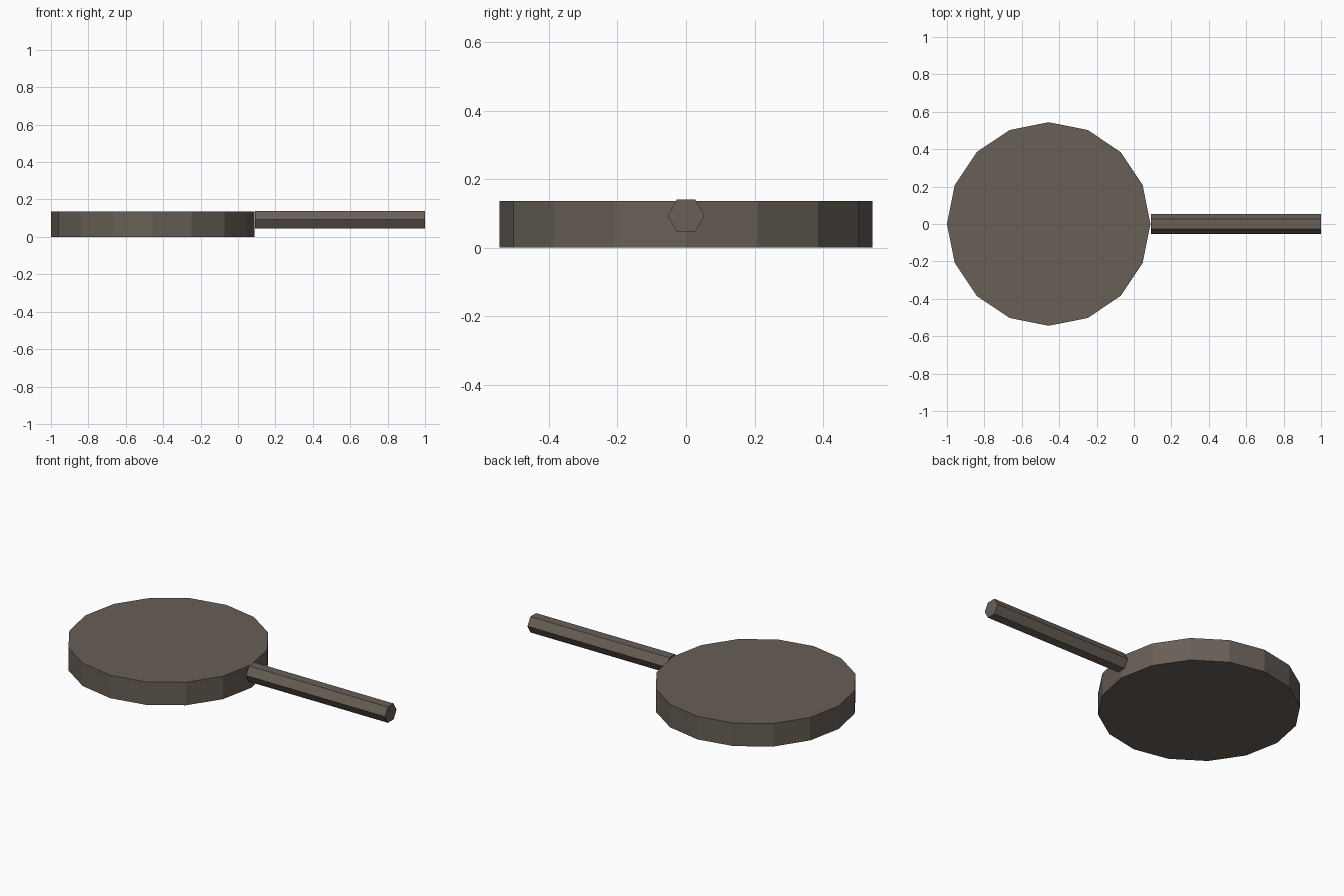
import bpy
import math

cube = bpy.data.objects.get("Cube")
if cube:
    bpy.data.objects.remove(cube, do_unlink=True)

# One dull brown-grey colour for the whole model
color = (0.14, 0.115, 0.095, 1)
metal = bpy.data.materials.new("brown_grey_iron")
metal.use_nodes = True
metal.diffuse_color = color
metal.node_tree.nodes["Principled BSDF"].inputs["Base Color"].default_value = color


def prism(name, sides, radius, depth, location, rotation=(0, 0, 0)):
    """Flat-shaded prism with a corner on the y axis."""
    bpy.ops.mesh.primitive_cylinder_add(
        vertices=sides, radius=radius, depth=depth,
        location=location, rotation=rotation)
    part = bpy.context.object
    part.name = name
    part.data.materials.append(metal)
    return part


# Round solid body
prism("pan_body", 16, 0.544, 0.136, (-0.456, 0, 0.068))

# Six-sided handle along x, flat on top
prism("handle", 6, 0.054, 0.91, (0.545, 0, 0.093), (0, math.pi / 2, 0))
